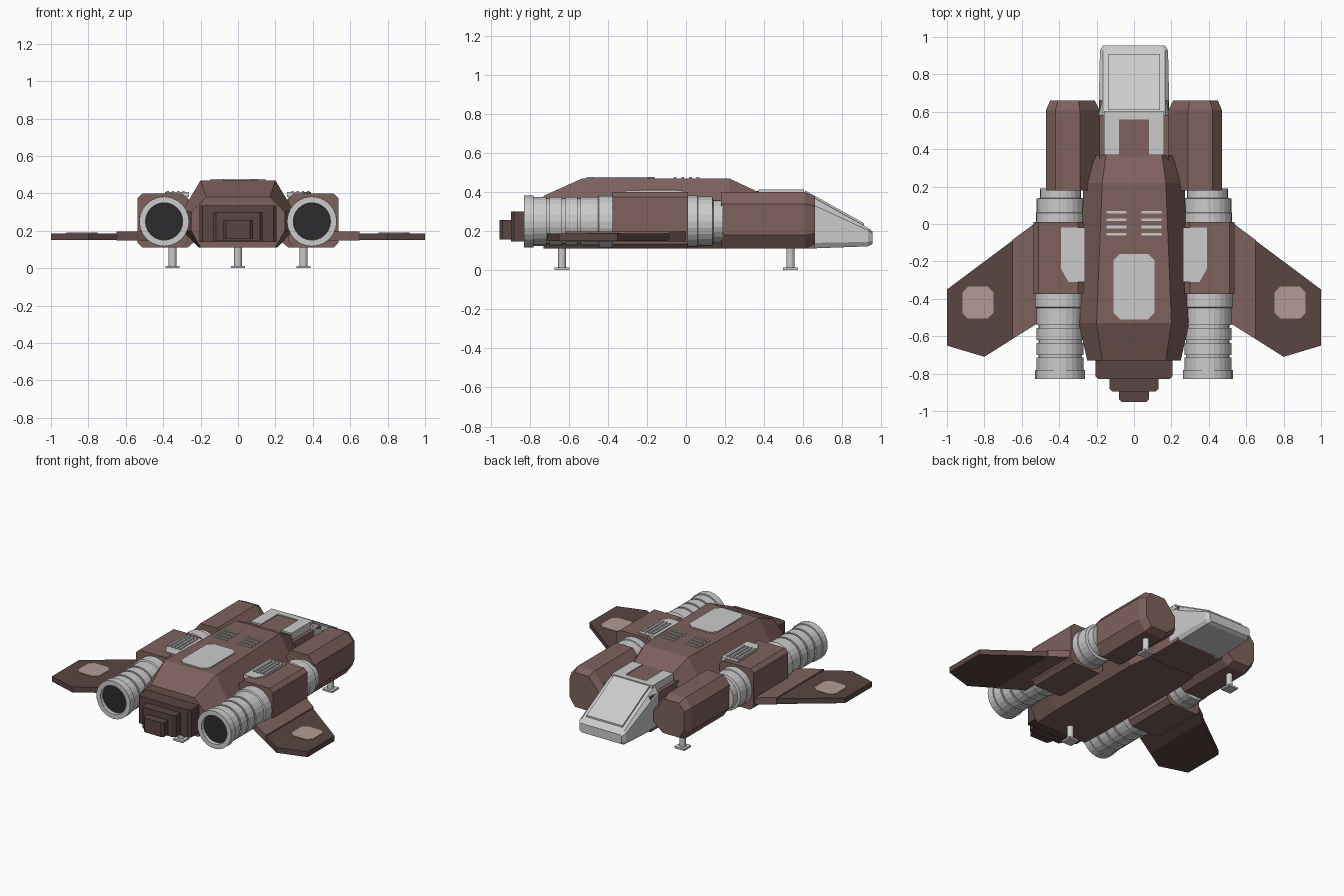
import bpy, bmesh, math

if "Cube" in bpy.data.objects:
    bpy.data.objects.remove(bpy.data.objects["Cube"])

def mat(name, c):
    m = bpy.data.materials.new(name)
    m.diffuse_color = (*c, 1)
    m.use_nodes = True
    m.node_tree.nodes["Principled BSDF"].inputs["Base Color"].default_value = m.diffuse_color
    return m

BROWN = mat("hull_brown", (0.21, 0.12, 0.11))
DARK = mat("dark_brown", (0.10, 0.06, 0.055))
PINK = mat("pale_panel", (0.45, 0.33, 0.29))
BLACK = mat("nozzle_black", (0.025, 0.025, 0.03))

def finish(name, bm, material=None, mirror=False, bevel=0):
    bmesh.ops.recalc_face_normals(bm, faces=bm.faces)
    me = bpy.data.meshes.new(name)
    bm.to_mesh(me)
    bm.free()
    ob = bpy.data.objects.new(name, me)
    bpy.context.collection.objects.link(ob)
    if material:
        me.materials.append(material)
    if bevel:
        b = ob.modifiers.new("bevel", 'BEVEL')
        b.width, b.segments = bevel, 1
    if mirror:
        ob.modifiers.new("mirror", 'MIRROR')
    return ob

def loft(name, sections, **kw):
    """Skin a list of equal-length rings of 3D points and cap both ends."""
    bm = bmesh.new()
    rings = [[bm.verts.new(p) for p in s] for s in sections]
    n = len(rings[0])
    for a, b in zip(rings, rings[1:]):
        for i in range(n):
            j = (i + 1) % n
            bm.faces.new((a[i], a[j], b[j], b[i]))
    bm.faces.new(rings[0])
    bm.faces.new(rings[-1])
    return finish(name, bm, **kw)

def plate(name, pts, z0, z1, **kw):
    return loft(name, [[(x, y, z) for x, y in pts] for z in (z0, z1)], **kw)

def box(name, x0, x1, y0, y1, z0, z1, **kw):
    return plate(name, [(x0, y0), (x1, y0), (x1, y1), (x0, y1)], z0, z1, **kw)

def sym(y, half):
    """Full cross-section at y from right-half (x, z) points, top to bottom."""
    return [(x, y, z) for x, z in half] + [(-x, y, z) for x, z in reversed(half)]

def octagon(cx, cy, hx, hy, c):
    q = [(hx, hy - c), (hx - c, hy), (c - hx, hy), (-hx, hy - c),
         (-hx, c - hy), (c - hx, -hy), (hx - c, -hy), (hx, c - hy)]
    return [(cx + x, cy + y) for x, y in q]

def lathe(name, profile, cx, cz, n=24, **kw):
    """Revolve (y, radius) points around an axis along y."""
    return loft(name, [[(cx + r * math.cos(2 * math.pi * i / n), y,
                         cz + r * math.sin(2 * math.pi * i / n)) for i in range(n)]
                       for y, r in profile], **kw)

# Main hull
loft("hull", [
    sym(-0.73, [(0.17, 0.38), (0.25, 0.30), (0.25, 0.20), (0.20, 0.11)]),
    sym(-0.53, [(0.20, 0.47), (0.295, 0.31), (0.295, 0.20), (0.21, 0.11)]),
    sym(0.22, [(0.17, 0.47), (0.27, 0.31), (0.27, 0.20), (0.21, 0.11)]),
    sym(0.37, [(0.15, 0.40), (0.20, 0.31), (0.20, 0.20), (0.19, 0.11)])],
    material=BROWN)
box("neck", -0.185, 0.185, 0.30, 0.66, 0.112, 0.36, material=BROWN)
box("neck_top", -0.08, 0.08, 0.35, 0.57, 0.35, 0.405, material=BROWN)

# Cockpit: wedge nose, raised window and frame behind it
loft("nose", [
    sym(0.58, [(0.165, 0.405), (0.188, 0.36), (0.188, 0.14), (0.17, 0.112)]),
    sym(0.66, [(0.165, 0.368), (0.188, 0.33), (0.188, 0.14), (0.17, 0.112)]),
    sym(0.93, [(0.165, 0.218), (0.182, 0.205), (0.182, 0.145), (0.165, 0.122)]),
    sym(0.955, [(0.15, 0.198), (0.165, 0.19), (0.165, 0.15), (0.15, 0.135)])])
loft("canopy_window", [
    sym(0.61, [(0.14, 0.408), (0.14, 0.385)]),
    sym(0.91, [(0.14, 0.241), (0.14, 0.22)])])
for s in (-1, 1):
    x0, x1 = sorted((s * 0.08, s * 0.16))
    box("cockpit_frame_side", x0, x1, 0.37, 0.60, 0.34, 0.412)
box("cockpit_frame_bar", -0.16, 0.16, 0.56, 0.605, 0.36, 0.412)

# Front pods
pod = [(0.29, 0.40), (0.42, 0.40), (0.47, 0.34), (0.47, 0.18),
       (0.42, 0.11), (0.27, 0.11), (0.185, 0.18), (0.185, 0.27)]
loft("front_pod", [[(x, y, z) for x, z in pod] for y in (0.18, 0.61)] +
     [[(0.335 + (x - 0.335) * 0.84, 0.66, 0.255 + (z - 0.255) * 0.84) for x, z in pod]],
     material=BROWN, mirror=True)

# Side nacelles
nac = [(0.30, 0.40), (0.51, 0.40), (0.537, 0.375), (0.537, 0.135),
       (0.51, 0.11), (0.30, 0.11), (0.27, 0.14), (0.27, 0.375)]
loft("nacelle", [[(x, y, z) for x, z in nac] for y in (-0.375, 0.01)],
     material=BROWN, mirror=True)
plate("nacelle_vent", [(0.262, -0.02), (0.39, -0.02), (0.39, -0.24), (0.35, -0.31),
                       (0.262, -0.31)], 0.38, 0.407, mirror=True)
for i in range(4):
    x = 0.285 + i * 0.028
    box("vent_ridge", x, x + 0.013, -0.24, -0.04, 0.40, 0.414, mirror=True)

# Engine couplings and exhausts
lathe("coupling", [(0.0, 0.132), (0.06, 0.132), (0.062, 0.127), (0.135, 0.127),
                   (0.14, 0.11), (0.19, 0.11)], 0.393, 0.25, mirror=True)
prof = [(-0.36, 0.134), (-0.445, 0.134), (-0.45, 0.125)]
for y in (-0.54, -0.62, -0.70):
    prof += [(y, 0.125), (y, 0.116), (y - 0.015, 0.116), (y - 0.015, 0.125)]
prof += [(-0.78, 0.125), (-0.78, 0.133), (-0.83, 0.133), (-0.83, 0.10), (-0.80, 0.098)]
lathe("engine", prof, 0.395, 0.25, mirror=True)
lathe("nozzle_core", [(-0.795, 0.099), (-0.806, 0.099)], 0.395, 0.25,
      material=BLACK, mirror=True)

# Wings
plate("wing_root", [(0.48, 0.0), (0.535, 0.0), (0.65, -0.085), (0.65, -0.615),
                    (0.53, -0.54), (0.48, -0.51)], 0.148, 0.197, material=BROWN, mirror=True)
plate("wing_tip", [(0.645, -0.085), (1.0, -0.35), (1.0, -0.65), (0.80, -0.71),
                   (0.645, -0.612)], 0.15, 0.187, material=DARK, mirror=True)
plate("wing_panel", octagon(0.835, -0.42, 0.083, 0.085, 0.03), 0.18, 0.19,
      material=PINK, mirror=True)

# Stepped rear blocks
for x, y0, y1, z0, z1 in ((0.205, -0.83, -0.70, 0.14, 0.335),
                          (0.132, -0.895, -0.81, 0.148, 0.30),
                          (0.08, -0.953, -0.88, 0.158, 0.258)):
    c = 0.015
    plate("rear_block", [(-x, y1), (-x, y0 + c), (c - x, y0), (x - c, y0),
                         (x, y0 + c), (x, y1)], z0, z1, material=DARK)

# Roof hatch and louvres
plate("roof_hatch", octagon(0, -0.335, 0.11, 0.175, 0.035), 0.46, 0.478)
for i in range(4):
    y = 0.062 - i * 0.039
    box("roof_louvre", 0.04, 0.148, y - 0.007, y + 0.007, 0.46, 0.477, mirror=True)

# Landing legs
def leg(name, x, y):
    n = 12
    ring = [(x + 0.021 * math.cos(2 * math.pi * i / n),
             y + 0.021 * math.sin(2 * math.pi * i / n)) for i in range(n)]
    plate(name, ring, 0.01, 0.14, mirror=x != 0)
    box(name + "_foot", x - 0.038, x + 0.038, y - 0.038, y + 0.038, 0, 0.013, mirror=x != 0)

leg("pod_leg", 0.35, 0.535)
leg("tail_leg", 0, -0.635)
